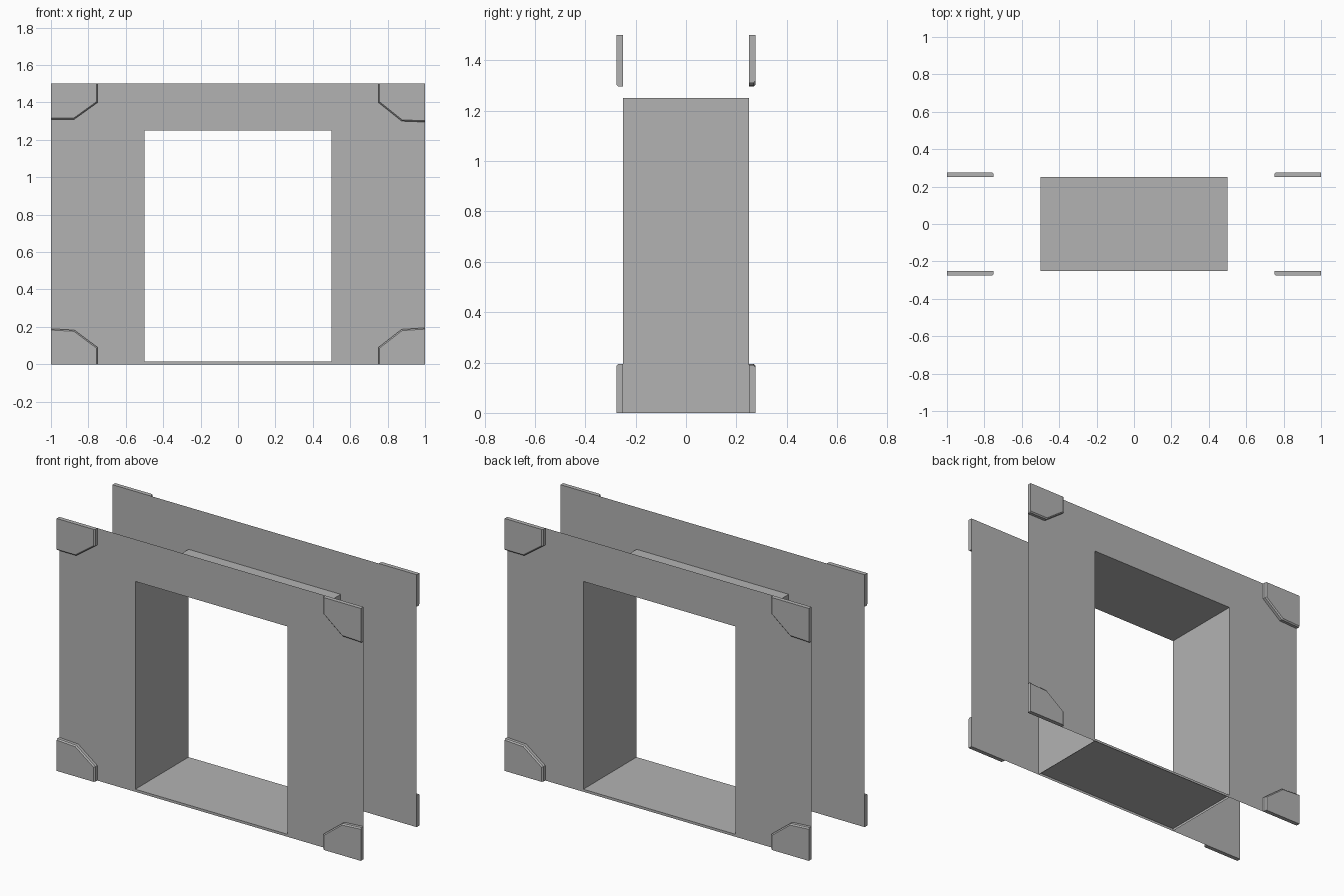
import bpy, bmesh, math

cube = bpy.data.objects.get("Cube")
if cube:
    bpy.data.objects.remove(cube, do_unlink=True)

grey = bpy.data.materials.new("plain grey")
grey.use_nodes = True
colour = (0.45, 0.45, 0.45, 1)
grey.diffuse_color = colour
grey.node_tree.nodes["Principled BSDF"].inputs["Base Color"].default_value = colour

HALF, TOP, DEPTH = 1.0, 1.5, 0.25
OPEN_X, OPEN_LOW, OPEN_TOP = 0.5, 0.015, 1.25
PLATE, CHAMFER = 0.025, 0.007


def finish(bm, name):
    mesh = bpy.data.meshes.new(name)
    bm.to_mesh(mesh)
    bm.free()
    mesh.materials.append(grey)
    obj = bpy.data.objects.new(name, mesh)
    bpy.context.collection.objects.link(obj)
    return obj


def quad(bm, points):
    return bm.faces.new([bm.verts.new(p) for p in points])


# Thin wall sheet around the square opening
def wall(name, side):
    bm = bmesh.new()
    y = side * DEPTH
    areas = [(-HALF, -OPEN_X, 0, TOP), (OPEN_X, HALF, 0, TOP),
             (-OPEN_X, OPEN_X, OPEN_TOP, TOP), (-OPEN_X, OPEN_X, 0, OPEN_LOW)]
    for x0, x1, z0, z1 in areas:
        pts = [(x0, y, z0), (x1, y, z0), (x1, y, z1), (x0, y, z1)]
        quad(bm, pts if side < 0 else pts[::-1])
    finish(bm, name)


# Tunnel joining both openings
def tunnel():
    bm = bmesh.new()
    ring = [(-OPEN_X, OPEN_LOW), (OPEN_X, OPEN_LOW),
            (OPEN_X, OPEN_TOP), (-OPEN_X, OPEN_TOP)]
    for (x0, z0), (x1, z1) in zip(ring, ring[1:] + ring[:1]):
        quad(bm, [(x0, -DEPTH, z0), (x0, DEPTH, z0), (x1, DEPTH, z1), (x1, -DEPTH, z1)])
    # Side walls reach the ground
    for x in (-OPEN_X, OPEN_X):
        quad(bm, [(x, -DEPTH, 0), (x, DEPTH, 0), (x, DEPTH, OPEN_LOW), (x, -DEPTH, OPEN_LOW)])
    finish(bm, "tunnel")


# Corner plate with chamfered inner edges; turned half round for the back
def corner_plate(name, sx, upper, edge, knee, end, back):
    bm = bmesh.new()
    outline = [(HALF, 0), (HALF, edge), (0.875, knee), (0.75, end), (0.75, 0)]
    verts = [bm.verts.new((sx * x, -DEPTH, TOP - z if upper else z)) for x, z in outline]
    base = bm.faces.new(verts)
    grown = bmesh.ops.extrude_face_region(bm, geom=[base])["geom"]
    moved = [g for g in grown if isinstance(g, bmesh.types.BMVert)]
    bmesh.ops.translate(bm, vec=(0, -PLATE, 0), verts=moved)
    border = TOP if upper else 0

    def inner(e):
        a, b = e.verts
        on_side = all(abs(abs(v.co.x) - HALF) < 1e-4 for v in (a, b))
        on_border = all(abs(v.co.z - border) < 1e-4 for v in (a, b))
        return not on_side and not on_border

    front = [e for e in bm.edges if all(v in moved for v in e.verts) and inner(e)]
    bmesh.ops.bevel(bm, geom=front, offset=CHAMFER, segments=1, affect='EDGES')
    if back:
        for v in bm.verts:
            v.co.x, v.co.y = -v.co.x, -v.co.y
    bmesh.ops.recalc_face_normals(bm, faces=bm.faces)
    finish(bm, name)


wall("front_wall", -1)
wall("back_wall", 1)
tunnel()
corners = [("upper_right", -1, True, 0.19, 0.19, 0.10),
           ("upper_left", 1, True, 0.205, 0.20, 0.10),
           ("lower_right", -1, False, 0.19, 0.183, 0.09),
           ("lower_left", 1, False, 0.195, 0.187, 0.09)]
for label, *shape in corners:
    corner_plate("front_" + label + "_plate", *shape, False)
    # The half turn swaps left and right
    level, hand = label.split("_")
    swapped = "left" if hand == "right" else "right"
    corner_plate("back_" + level + "_" + swapped + "_plate", *shape, True)
